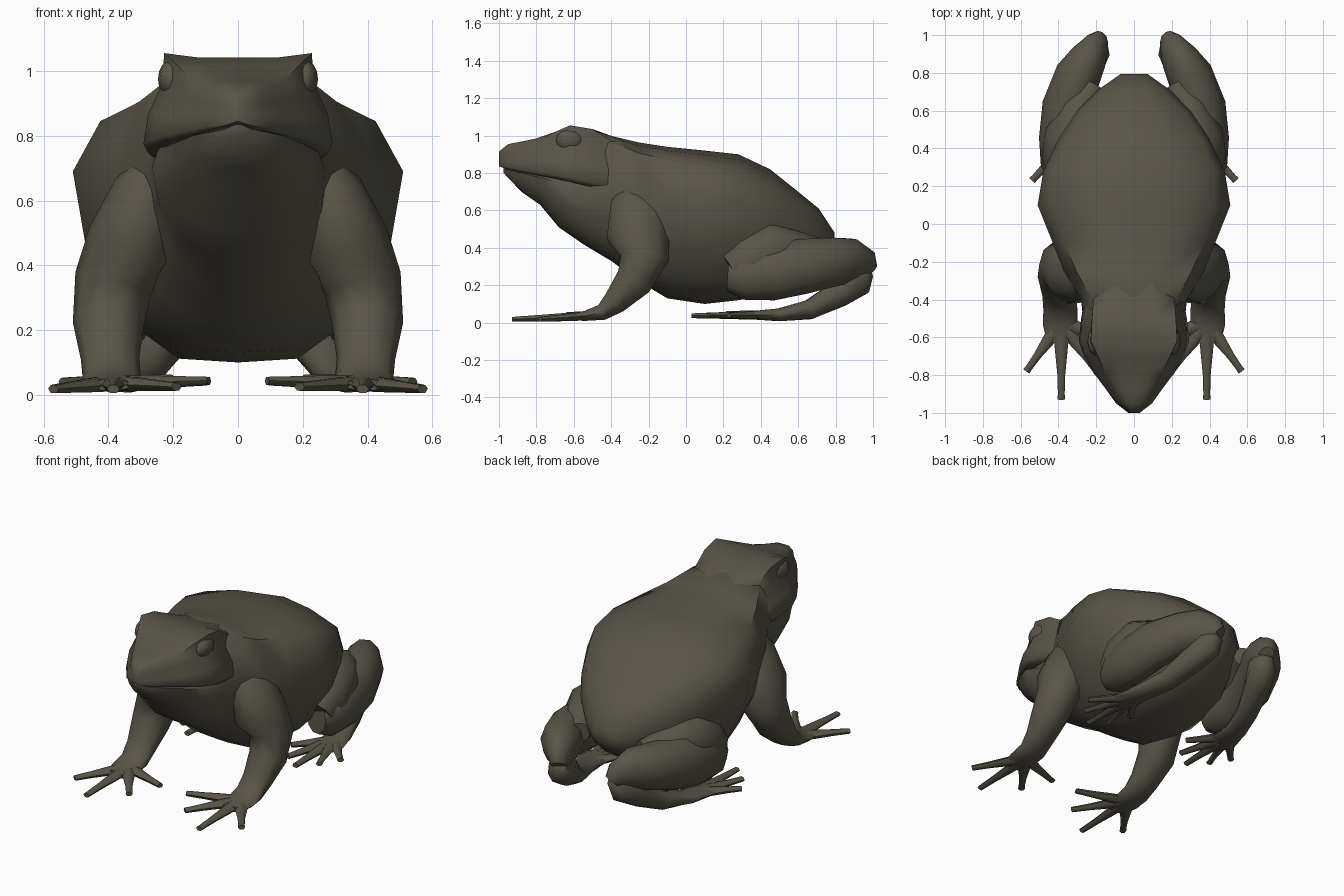
import bpy
import bmesh
from math import cos, sin, pi, radians
from mathutils import Vector

cube = bpy.data.objects.get("Cube")
if cube:
    bpy.data.objects.remove(cube, do_unlink=True)

# One flat colour for the whole animal
skin = bpy.data.materials.new("dark olive skin")
skin.use_nodes = True
OLIVE = (0.1, 0.09, 0.067, 1)
skin.diffuse_color = OLIVE
bsdf = skin.node_tree.nodes["Principled BSDF"]
bsdf.inputs["Base Color"].default_value = OLIVE
bsdf.inputs["Roughness"].default_value = 0.8


def finish(name, bm, mirrored=False):
    """Turn a bmesh into a smooth shaded object, optionally mirrored over x."""
    bmesh.ops.recalc_face_normals(bm, faces=bm.faces)
    mesh = bpy.data.meshes.new(name)
    bm.to_mesh(mesh)
    bm.free()
    mesh.materials.append(skin)
    obj = bpy.data.objects.new(name, mesh)
    bpy.context.collection.objects.link(obj)
    bpy.ops.object.select_all(action="DESELECT")
    obj.select_set(True)
    bpy.context.view_layer.objects.active = obj
    bpy.ops.object.shade_smooth_by_angle(angle=radians(60))
    if mirrored:
        obj.modifiers.new("Mirror", "MIRROR").use_mirror_merge = False
    return obj


def loft(bm, rings):
    """Skin a row of closed rings and cap both ends."""
    loops = [[bm.verts.new(p) for p in ring] for ring in rings]
    count = len(loops[0])
    for a, b in zip(loops, loops[1:]):
        for i in range(count):
            j = (i + 1) % count
            bm.faces.new((a[i], a[j], b[j], b[i]))
    bm.faces.new(loops[0])
    bm.faces.new(loops[-1])


def symmetric_ring(y, half):
    """Close a half section that runs from top centre to bottom centre."""
    other = [(-x, z) for x, z in reversed(half[1:-1])]
    return [Vector((x, y, z)) for x, z in half + other]


def tube(bm, stations, sides=10):
    """Loft ellipses along a path of (x, y, z, width, height) stations."""
    points = [Vector(s[:3]) for s in stations]
    rings = []
    for i, s in enumerate(stations):
        ahead = points[min(i + 1, len(points) - 1)]
        behind = points[max(i - 1, 0)]
        along = (ahead - behind).normalized()
        across = Vector((1, 0, 0))
        across = (across - along * across.dot(along)).normalized()
        up = across.cross(along)
        angles = [2 * pi * k / sides for k in range(sides)]
        rings.append([points[i] + across * s[3] * cos(t) + up * s[4] * sin(t)
                      for t in angles])
    loft(bm, rings)


def digits(bm, root, tips, spread):
    """Thin tapering fingers or toes fanning out from a root."""
    root = Vector(root)
    for x, y, z in tips:
        tip = Vector((x, y, z))
        start = root + (tip - root) * spread
        mid = start.lerp(tip, 0.5)
        end = start.lerp(tip, 0.88)
        tube(bm, [(*root, .045, .026), (*start, .034, .024),
                  (*mid, .021, .019), (*end, .018, .016),
                  (*tip, .02, .014)], 6)


# Trunk and lower jaw: y, top, bottom, ridge x, ridge z, widest x, widest z
TRUNK = [
    (-.975, .835, .8, .02, .83, .04, .82),
    (-.88, .815, .7, .1, .81, .14, .8),
    (-.78, .8, .63, .16, .79, .2, .775),
    (-.68, .79, .51, .2, .78, .25, .75),
    (-.55, .97, .42, .15, .9, .265, .7),
    (-.4, .998, .33, .225, .968, .28, .72),
    (-.25, .963, .22, .305, .905, .37, .68),
    (-.1, .94, .13, .37, .872, .43, .68),
    (.1, .92, .1, .425, .845, .51, .69),
    (.28, .9, .12, .425, .805, .48, .66),
    (.45, .82, .15, .36, .73, .4, .58),
    (.6, .7, .22, .26, .64, .3, .52),
    (.71, .61, .3, .15, .57, .19, .46),
    (.795, .48, .38, .05, .47, .07, .43),
]
bm = bmesh.new()
rings = []
for y, top, low, rx, rz, wx, wz in TRUNK:
    drop = wz - low
    rings.append(symmetric_ring(y, [
        (0, top), (rx * .5, top - (top - rz) * .3), (rx, rz), (wx, wz),
        (wx * .92, low + drop * .6), (wx * .68, low + drop * .22),
        (wx * .36, low + drop * .02), (0, low)]))
loft(bm, rings)
finish("trunk_and_lower_jaw", bm)

# Upper head: y, top, brow x, brow z, cheek x, mouth z
HEAD = [
    (-1, .915, .02, .905, .03, .835),
    (-.95, .955, .065, .935, .095, .82),
    (-.88, .968, .105, .952, .145, .805),
    (-.8, .985, .145, .97, .205, .79),
    (-.7, 1.02, .19, 1.02, .265, .77),
    (-.62, 1.042, .228, 1.055, .292, .752),
    (-.5, 1.03, .222, 1.035, .28, .725),
    (-.4, .999, .215, .972, .262, .71),
    (-.28, .955, .16, .92, .22, .71),
]
bm = bmesh.new()
rings = []
for y, top, bx, bz, cx, mouth in HEAD:
    rise = bz - mouth
    rings.append(symmetric_ring(y, [
        (0, top), (bx * .55, top), (bx, bz),
        ((bx + cx) * .45, mouth + rise * .7),
        (cx * .95, mouth + rise * .38), (cx, mouth + rise * .08),
        (cx * .9, mouth), (0, mouth + .01)]))
loft(bm, rings)
finish("upper_head", bm)

# Eyes
bm = bmesh.new()
bmesh.ops.create_uvsphere(bm, u_segments=12, v_segments=8, radius=1)
for v in bm.verts:
    v.co = Vector((.205 + v.co.x * .042, -.62 + v.co.y * .075,
                   .975 + v.co.z * .06))
finish("eyes", bm, True)

# Front legs, sunk into the shoulders
bm = bmesh.new()
tube(bm, [(.23, -.25, .75, .05, .08), (.275, -.26, .63, .11, .15),
          (.325, -.255, .47, .142, .175), (.385, -.22, .345, .122, .135),
          (.4, -.28, .22, .11, .105), (.395, -.38, .11, .09, .07),
          (.39, -.45, .055, .09, .045), (.39, -.54, .036, .092, .028),
          (.395, -.63, .03, .065, .018)])
finish("front_legs", bm, True)

# Front feet with four fingers
bm = bmesh.new()
digits(bm, (.385, -.52, .036), [(.57, -.78, .018), (.385, -.93, .018),
                                (.19, -.79, .025), (.09, -.63, .043)], .35)
finish("front_fingers", bm, True)

# Thighs tucked against the body
bm = bmesh.new()
tube(bm, [(.21, .74, .38, .06, .06), (.28, .62, .385, .1, .1),
          (.34, .46, .385, .135, .155), (.37, .34, .325, .12, .15),
          (.38, .25, .27, .08, .1)])
finish("thighs", bm, True)

# Shins reaching back to the blunt heel
bm = bmesh.new()
tube(bm, [(.375, .23, .25, .07, .09), (.385, .31, .245, .108, .13),
          (.385, .45, .265, .118, .155), (.365, .62, .3, .122, .155),
          (.295, .79, .325, .122, .135), (.24, .88, .33, .1, .125),
          (.195, .95, .3, .065, .1), (.18, .975, .27, .045, .06)])
finish("shins", bm, True)

# Ankles running forward into the hind feet
bm = bmesh.new()
tube(bm, [(.18, .975, .275, .04, .04), (.205, .915, .235, .08, .1),
          (.245, .82, .155, .078, .075), (.3, .66, .07, .065, .055),
          (.35, .5, .042, .07, .036), (.37, .36, .04, .09, .024),
          (.37, .28, .04, .065, .018)])
finish("ankles", bm, True)

# Hind feet with five toes
bm = bmesh.new()
digits(bm, (.36, .42, .04), [(.54, .23, .04), (.47, .12, .04), (.37, .03, .037),
                             (.27, .1, .04), (.21, .22, .05)], .35)
finish("hind_toes", bm, True)
